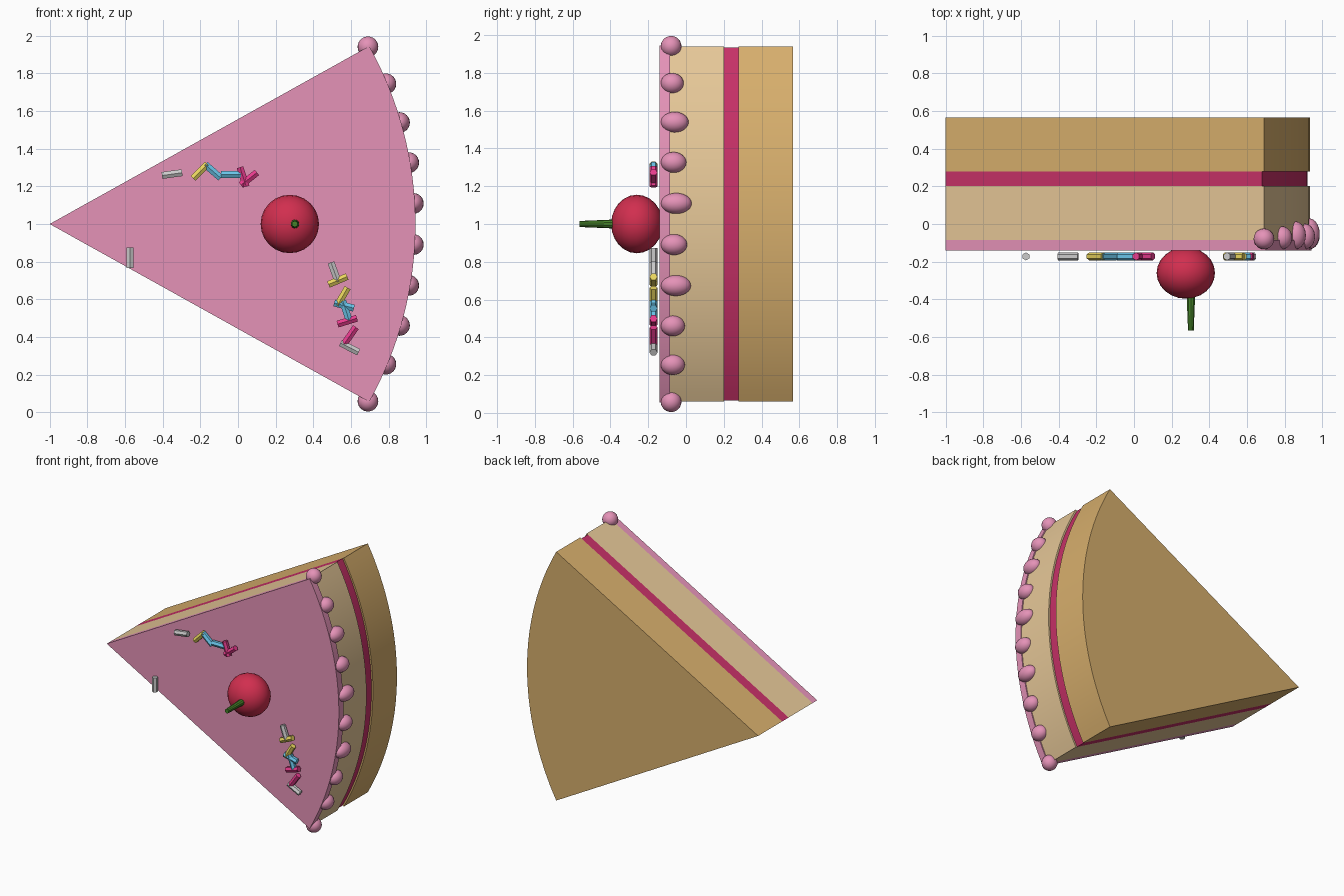
import bpy, bmesh
from math import sin, cos, radians, pi

if "Cube" in bpy.data.objects:
    bpy.data.objects.remove(bpy.data.objects["Cube"])

HALF = radians(29.1)   # half opening angle of the slice
TIP_X, MID_Z = -1.0, 1.0


def material(name, r, g, b):
    m = bpy.data.materials.new(name)
    m.diffuse_color = [(c / 255) ** 2.2 for c in (r, g, b)] + [1]
    m.use_nodes = True
    m.node_tree.nodes["Principled BSDF"].inputs["Base Color"].default_value = m.diffuse_color
    return m


icing_pink = material("icing_pink", 228, 145, 182)
sponge_light = material("sponge_light", 229, 198, 150)
sponge_dark = material("sponge_dark", 214, 173, 108)
jam_red = material("jam_red", 197, 52, 103)
berry_red = material("berry_red", 208, 50, 80)
stem_green = material("stem_green", 72, 130, 45)
blue = material("sprinkle_blue", 105, 195, 232)
yellow = material("sprinkle_yellow", 232, 212, 95)
hot_pink = material("sprinkle_pink", 230, 62, 140)


def finish(name, mat, smooth=True):
    ob = bpy.context.object
    ob.name = name
    if mat:
        ob.data.materials.append(mat)
    if smooth:
        bpy.ops.object.shade_smooth_by_angle(angle=radians(35))
    return ob


def wedge(name, radius, y0, y1, mat, steps=32):
    """Pie-slice profile in the XZ plane extruded along Y."""
    bm = bmesh.new()
    pts = [(TIP_X, MID_Z)]
    for i in range(steps + 1):
        a = -HALF + 2 * HALF * i / steps
        pts.append((TIP_X + radius * cos(a), MID_Z + radius * sin(a)))
    face = bm.faces.new([bm.verts.new((x, y0, z)) for x, z in pts])
    ext = bmesh.ops.extrude_face_region(bm, geom=[face])
    moved = [v for v in ext["geom"] if isinstance(v, bmesh.types.BMVert)]
    bmesh.ops.translate(bm, verts=moved, vec=(0, y1 - y0, 0))
    bmesh.ops.recalc_face_normals(bm, faces=bm.faces)
    me = bpy.data.meshes.new(name)
    bm.to_mesh(me)
    bm.free()
    ob = bpy.data.objects.new(name, me)
    bpy.context.collection.objects.link(ob)
    bpy.ops.object.select_all(action='DESELECT')
    bpy.context.view_layer.objects.active = ob
    ob.select_set(True)
    finish(name, mat)


# Cake layers
wedge("icing", 1.942, -0.14, -0.085, icing_pink)
wedge("upper_sponge", 1.934, -0.085, 0.202, sponge_light)
wedge("jam_layer", 1.922, 0.202, 0.279, jam_red)
wedge("lower_sponge", 1.934, 0.279, 0.566, sponge_dark)

# Icing blobs along the curved rim: stretched by different amounts
stretch = [0.055, 0.064, 0.064, 0.08, 0.07, 0.082, 0.068, 0.074, 0.061, 0.055]
for i, ry in enumerate(stretch):
    a = -HALF + 2 * HALF * i / (len(stretch) - 1)
    bpy.ops.mesh.primitive_uv_sphere_add(
        segments=20, ring_count=12, radius=1,
        location=(TIP_X + 1.934 * cos(a), ry - 0.134, MID_Z + 1.934 * sin(a)))
    ob = finish(f"icing_blob_{i + 1}", icing_pink)
    ob.scale = (0.055, ry, 0.055)

# Cherry and stem
bpy.ops.mesh.primitive_uv_sphere_add(
    segments=24, ring_count=12, radius=0.155,
    location=(0.275, -0.26, MID_Z), rotation=(pi / 2, 0, 0))
finish("cherry", berry_red).scale = (1, 1, 0.88)
bpy.ops.mesh.primitive_cone_add(
    vertices=10, radius1=0.024, radius2=0.016, depth=0.195,
    location=(0.302, -0.4675, MID_Z), rotation=(pi / 2, 0, 0))
finish("cherry_stem", stem_green)

# Sprinkles: x, z, angle in degrees, material
sprinkles = [
    (-0.35, 1.265, 8, None), (-0.20, 1.28, 45, yellow), (-0.133, 1.28, -41, blue),
    (-0.037, 1.262, 0, blue), (0.027, 1.25, -72, hot_pink), (0.058, 1.24, 38, hot_pink),
    (-0.574, 0.82, 90, None), (0.512, 0.745, -70, None), (0.53, 0.70, 23, yellow),
    (0.555, 0.615, 60, yellow), (0.563, 0.567, -15, blue), (0.573, 0.54, -72, blue),
    (0.58, 0.484, 17, hot_pink), (0.595, 0.408, 55, hot_pink), (0.592, 0.344, -27, None),
]
for i, (x, z, deg, mat) in enumerate(sprinkles):
    bpy.ops.mesh.primitive_cylinder_add(
        vertices=6, radius=0.021, depth=0.108, location=(x, -0.172, z),
        rotation=(0, radians(90 - deg), 0))
    finish(f"sprinkle_{i + 1}", mat, smooth=False)
